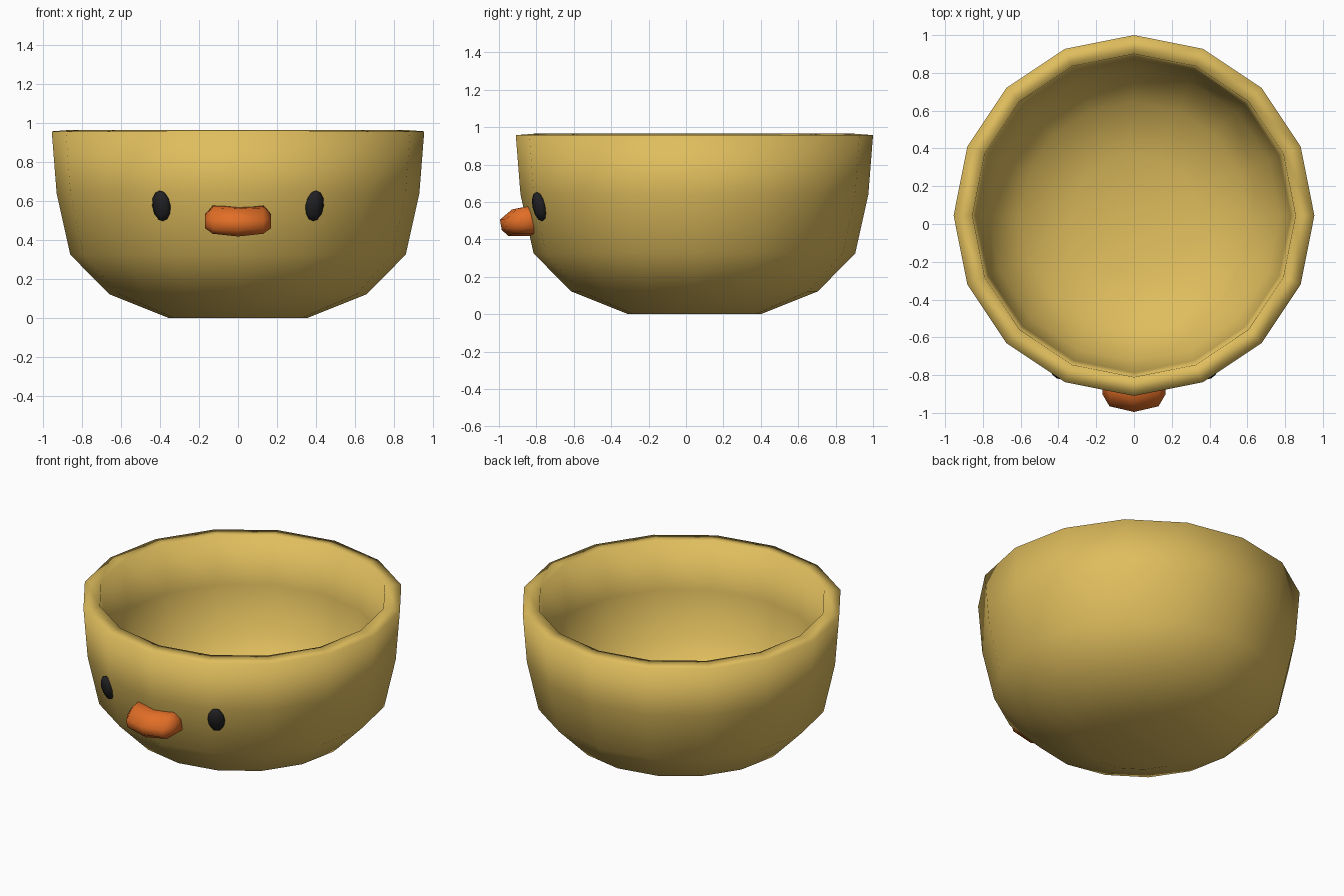
import bpy, bmesh, math
from mathutils import Matrix

if "Cube" in bpy.data.objects:
    bpy.data.objects.remove(bpy.data.objects["Cube"])

CY = 0.045  # bowl axis offset in y


def material(name, color):
    m = bpy.data.materials.new(name)
    m.diffuse_color = (*color, 1)
    m.use_nodes = True
    m.node_tree.nodes["Principled BSDF"].inputs["Base Color"].default_value = m.diffuse_color
    return m


def finish(bm, name, mat):
    for f in bm.faces:
        f.smooth = True
    me = bpy.data.meshes.new(name)
    bm.to_mesh(me)
    bm.free()
    me.materials.append(mat)
    ob = bpy.data.objects.new(name, me)
    bpy.context.collection.objects.link(ob)
    return ob


yellow = material("yellow", (0.74, 0.51, 0.11))
orange = material("orange", (0.75, 0.155, 0.02))
black = material("black", (0.015, 0.015, 0.017))

# Bowl: 16-sided lathe of the outer profile, thickened inwards
N = 16
profile = [(0.355, 0), (0.66, 0.122), (0.86, 0.325), (0.93, 0.64), (0.955, 0.957)]
bm = bmesh.new()
rings = [[bm.verts.new((r * math.cos(math.tau * i / N),
                        CY + r * math.sin(math.tau * i / N), z)) for i in range(N)]
         for r, z in profile]
for a, b in zip(rings, rings[1:]):
    for i in range(N):
        j = (i + 1) % N
        bm.faces.new((a[i], a[j], b[j], b[i]))
bm.faces.new(rings[0][::-1])
bowl = finish(bm, "bowl", yellow)
wall = bowl.modifiers.new("wall", 'SOLIDIFY')
wall.thickness = 0.1
wall.offset = -1

# Eyes: flattened low-poly spheres lying on the bowl wall
for side, name in ((-1, "left_eye"), (1, "right_eye")):
    bm = bmesh.new()
    bmesh.ops.create_uvsphere(bm, u_segments=8, v_segments=6, radius=1)
    place = (Matrix.Translation((side * 0.393, -0.785, 0.575))
             @ Matrix.Rotation(side * math.radians(25), 4, 'Z')
             @ Matrix.Rotation(math.radians(13), 4, 'X')
             @ Matrix.Diagonal((0.052, 0.032, 0.08, 1)))
    bm.transform(place)
    finish(bm, name, black)

# Beak: (y, z) sections lofted across x, mirrored left to right
half = [
    (0.0, [(-0.8, 0.575), (-0.93, 0.56), (-0.995, 0.505),
           (-0.985, 0.45), (-0.95, 0.418), (-0.8, 0.418)]),
    (0.13, [(-0.8, 0.585), (-0.90, 0.565), (-0.965, 0.505),
            (-0.96, 0.455), (-0.92, 0.432), (-0.8, 0.432)]),
    (0.168, [(-0.8, 0.535), (-0.86, 0.53), (-0.9, 0.505),
             (-0.9, 0.475), (-0.87, 0.46), (-0.8, 0.46)]),
]
sections = [(-x, s) for x, s in half[:0:-1]] + half
bm = bmesh.new()
loops = [[bm.verts.new((x, y, z)) for y, z in s] for x, s in sections]
for a, b in zip(loops, loops[1:]):
    for i in range(6):
        j = (i + 1) % 6
        bm.faces.new((a[i], a[j], b[j], b[i]))
bm.faces.new(loops[0])
bm.faces.new(loops[-1])
bmesh.ops.recalc_face_normals(bm, faces=bm.faces)
finish(bm, "beak", orange)
